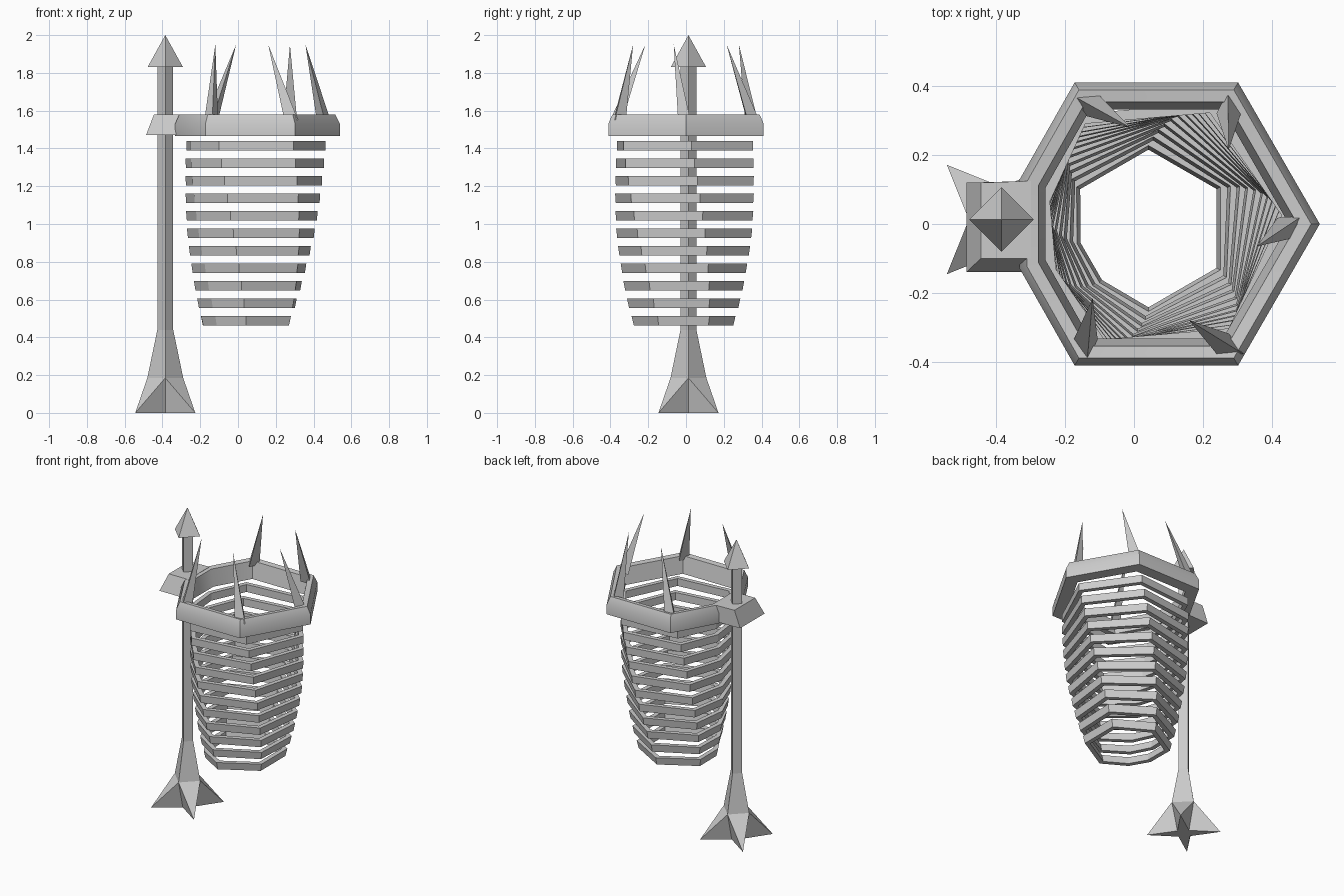
import bpy
import math
from mathutils import Vector

cube = bpy.data.objects.get("Cube")
if cube:
    bpy.data.objects.remove(cube, do_unlink=True)

GREY = (0.6, 0.6, 0.6, 1)
iron = bpy.data.materials.new("grey iron")
iron.use_nodes = True
iron.diffuse_color = GREY
iron.node_tree.nodes["Principled BSDF"].inputs["Base Color"].default_value = GREY

POST = Vector((-0.385, 0.013, 0))


def make(name, verts, faces, smooth=None):
    mesh = bpy.data.meshes.new(name)
    mesh.from_pydata(verts, [], faces)
    mesh.materials.append(iron)
    obj = bpy.data.objects.new(name, mesh)
    bpy.context.collection.objects.link(obj)
    bpy.ops.object.select_all(action="DESELECT")
    obj.select_set(True)
    bpy.context.view_layer.objects.active = obj
    bpy.ops.object.mode_set(mode="EDIT")
    bpy.ops.mesh.select_all(action="SELECT")
    bpy.ops.mesh.normals_make_consistent(inside=False)
    bpy.ops.object.mode_set(mode="OBJECT")
    if smooth:
        bpy.ops.object.shade_smooth_by_angle(angle=math.radians(smooth))
    return obj


def cut_hexagon(radius, twist, z, cx, cy):
    """Hexagon whose corner beside the post is cut flat."""
    corners = [(a, 1) for a in (0, 60, 120)] + [(162, .88), (198, .88)]
    corners += [(a, 1) for a in (240, 300)]
    return [(cx + radius * s * math.cos(math.radians(a + twist)),
             cy + radius * s * math.sin(math.radians(a + twist)), z)
            for a, s in corners]


def hoop(name, profile, twist, cx, cy, smooth=None):
    """Sweep a closed (radius, z) profile round the cut hexagon."""
    verts, faces, n, m = [], [], 7, len(profile)
    for radius, z in profile:
        verts += cut_hexagon(radius, twist, z, cx, cy)
    for j in range(m):
        k = (j + 1) % m
        for i in range(n):
            h = (i + 1) % n
            faces.append((j * n + i, j * n + h, k * n + h, k * n + i))
    return make(name, verts, faces, smooth)


def diamond(radius, z):
    return [POST + Vector((radius * x, radius * y, z))
            for x, y in ((1, 0), (0, 1), (-1, 0), (0, -1))]


# Basket: tapering bands, each turned a little further than the one above
radii = [.397, .395, .39, .385, .378, .369, .355, .338, .321, .3, .275]
for i, r in enumerate(radii):
    z = 1.415 - i * .0928
    t = .0006 * i
    profile = [(r, z + .025), (r - 2 * t, z - .025),
               (r - .034 - 2 * t, z - .025), (r - .034, z + .025)]
    hoop(f"basket_band_{i + 1}", profile, 5 + 2.5 * i,
         .067 - .0025 * i, -.006 - .0007 * i)

# Rim
hoop("rim", [(.475, 1.465), (.475, 1.53), (.45, 1.58), (.41, 1.575), (.385, 1.465)],
     0, .065, 0, 45)

# Rim spikes leaning inward with a slight swirl
spikes = [((-.14, .355), (-.01, .28)), ((.275, .345), (.275, .215)),
          ((.455, 0), (.357, -.065)), ((.28, -.36), (.16, -.28)),
          ((-.14, -.36), (-.12, -.215))]
for i, (base, tip) in enumerate(spikes):
    out = math.atan2(base[1], base[0] - .065)
    verts = [(base[0] + .042 * math.cos(out + a), base[1] + .042 * math.sin(out + a), 1.55)
             for a in (.6, 2.7, 4.8)]
    verts.append((*tip, 1.95))
    make(f"rim_spike_{i + 1}", verts, [(0, 1, 2), (0, 1, 3), (1, 2, 3), (2, 0, 3)])

# Clamp joining the rim to the post
lo = [(-.487, -.14), (-.3, -.14), (-.3, .125), (-.487, .12)]
hi = [(-.445, -.1), (-.3, -.1), (-.3, .125), (-.445, .12)]
make("post_clamp", [(*p, 1.47) for p in lo] + [(*p, 1.58) for p in hi],
     [(0, 1, 2, 3), (4, 5, 6, 7)] +
     [(i, (i + 1) % 4, (i + 1) % 4 + 4, i + 4) for i in range(4)])

# Post with flared foot
rings = [(.095, .185), (.042, .44), (.042, 1.85)]
verts = [v for r, z in rings for v in diamond(r, z)]
faces = [(j * 4 + i, j * 4 + (i + 1) % 4, j * 4 + 4 + (i + 1) % 4, j * 4 + 4 + i)
         for j in range(2) for i in range(4)]
make("post", verts, faces + [(0, 1, 2, 3), (8, 9, 10, 11)])

# Star foot: four diagonal toes with notches between them
verts = diamond(.095, .185) + diamond(.05, 0)
verts += [POST + Vector((.159 * x, .159 * y, 0))
          for x, y in ((1, 1), (-1, 1), (-1, -1), (1, -1))]
faces = [(0, 1, 2, 3), (4, 5, 6, 7)]
for i in range(4):
    j = (i + 1) % 4
    faces += [(i, j, i + 8), (i, i + 8, i + 4), (j, j + 4, i + 8), (i + 4, i + 8, j + 4)]
make("star_foot", verts, faces)

# Pointed cap
make("post_cap", diamond(.094, 1.83) + [POST + Vector((0, 0, 2))],
     [(0, 1, 2, 3)] + [(i, (i + 1) % 4, 4) for i in range(4)])
